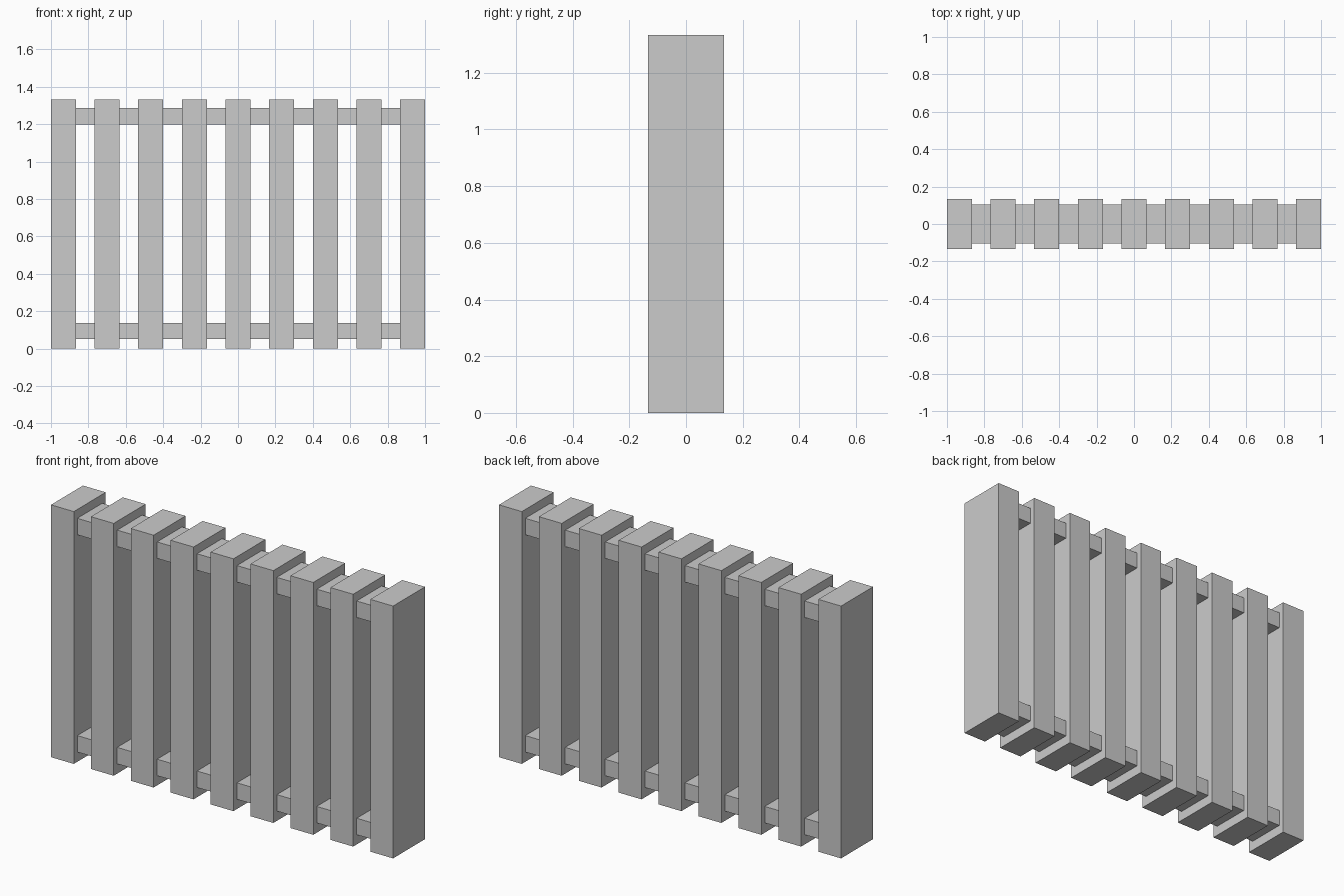
import bpy

default_cube = bpy.data.objects.get("Cube")
if default_cube:
    bpy.data.objects.remove(default_cube, do_unlink=True)

# Single flat grey
GREY = (0.6, 0.6, 0.6, 1)
grey = bpy.data.materials.new("light_grey")
grey.use_nodes = True
grey.diffuse_color = GREY
grey.node_tree.nodes["Principled BSDF"].inputs["Base Color"].default_value = GREY


def box(name, centre, size):
    bpy.ops.mesh.primitive_cube_add(size=1, location=centre)
    obj = bpy.context.object
    obj.name = name
    obj.scale = size
    bpy.ops.object.transform_apply(location=False, rotation=False, scale=True)
    obj.data.materials.append(grey)
    return obj


COUNT = 9
WIDTH, DEPTH, HEIGHT = 0.1333, 0.2667, 1.3333
STEP = (2 - WIDTH) / (COUNT - 1)

# Upright slats
for i in range(COUNT):
    x = (i - (COUNT - 1) / 2) * STEP
    box(f"slat_{i + 1}", (x, 0, HEIGHT / 2), (WIDTH, DEPTH, HEIGHT))

# Horizontal rails, ending inside the outer slats
for name, z in (("lower_rail", 0.095), ("upper_rail", 1.243)):
    box(name, (0, 0, z), (2 - WIDTH, 0.208, 0.087))
